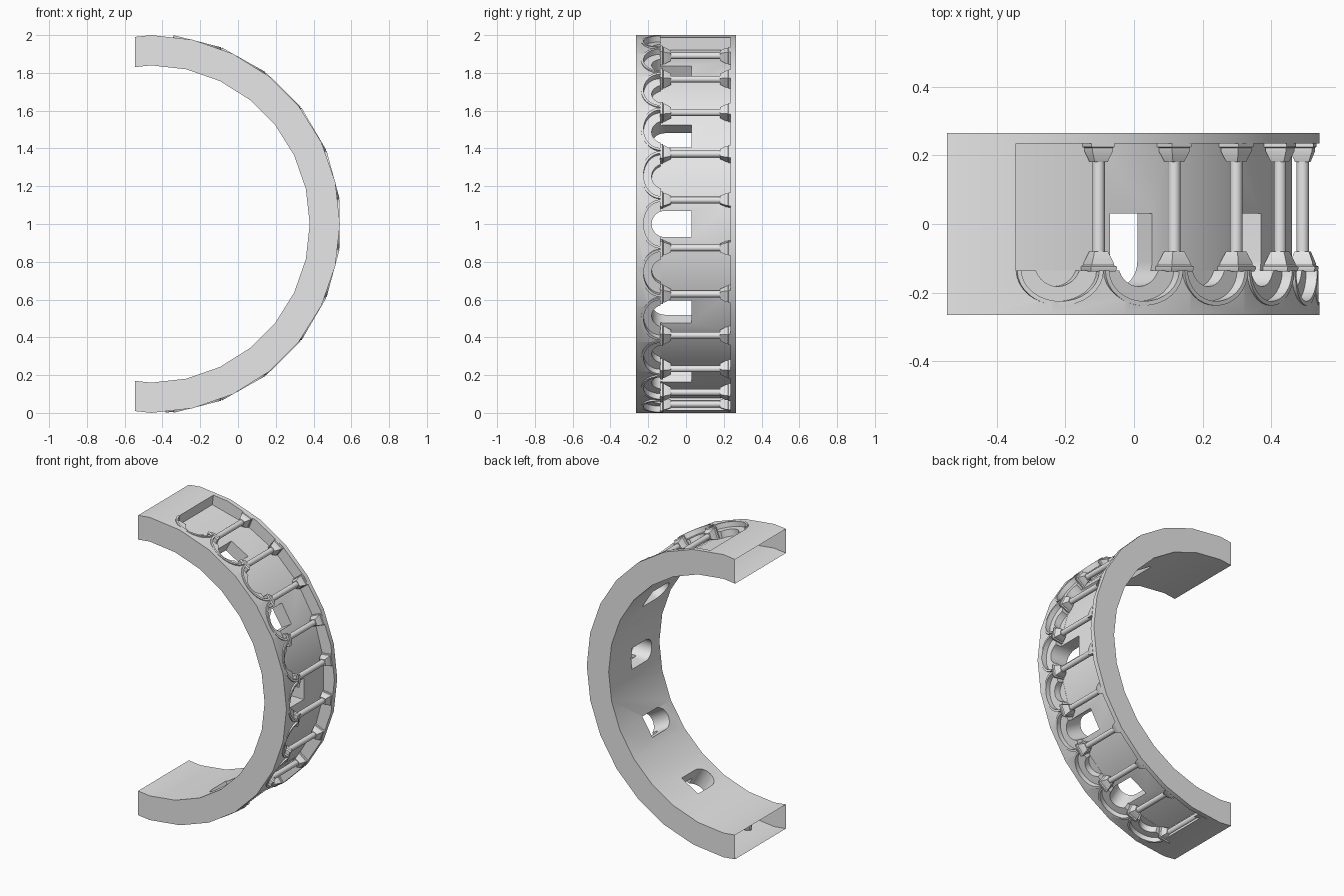
import bpy, bmesh
from math import sin, cos, pi, radians
from mathutils import Matrix

cube = bpy.data.objects.get("Cube")
if cube:
    bpy.data.objects.remove(cube)

CX, CZ = -0.46, 1.0          # axis of the curved wall
END = -0.545                 # open ends of the wall
STEP = radians(15.15)        # angle of one bay
FLOOR, SPRING = 0.92, -0.135 # niche floor radius, springing line of arches
BAYS = range(-5, 6)

stone = bpy.data.materials.new("grey stone")
stone.use_nodes = True
stone.diffuse_color = (0.8, 0.8, 0.8, 1)
stone.node_tree.nodes["Principled BSDF"].inputs["Base Color"].default_value = (0.8, 0.8, 0.8, 1)


def frame(angle):
    """Local x = along the wall, y = y, z = outwards from the axis."""
    c, s = cos(angle), sin(angle)
    return Matrix(((s, 0, c, CX), (0, 1, 0, 0), (-c, 0, s, CZ), (0, 0, 0, 1)))


def prism(bm, low, high, matrix=Matrix()):
    """Closed solid between two matching outlines."""
    a = [bm.verts.new(matrix @ Matrix.Translation(p).translation) for p in low]
    b = [bm.verts.new(matrix @ Matrix.Translation(p).translation) for p in high]
    bm.faces.new(a[::-1])
    bm.faces.new(b)
    for i in range(len(a)):
        j = (i + 1) % len(a)
        bm.faces.new((a[i], a[j], b[j], b[i]))


def slab(bm, outline, r0, r1, matrix=Matrix()):
    prism(bm, [(x, y, r0) for x, y in outline], [(x, y, r1) for x, y in outline], matrix)


def to_mesh(bm, name):
    bmesh.ops.recalc_face_normals(bm, faces=bm.faces)
    me = bpy.data.meshes.new(name)
    bm.to_mesh(me)
    bm.free()
    me.materials.append(stone)
    return me


def add(name, me, matrix=Matrix()):
    ob = bpy.data.objects.new(name, me)
    bpy.context.scene.collection.objects.link(ob)
    ob.matrix_world = matrix
    return ob


def smooth(ob):
    bpy.ops.object.select_all(action='DESELECT')
    ob.select_set(True)
    bpy.context.view_layer.objects.active = ob
    bpy.ops.object.shade_smooth_by_angle(angle=radians(30))


def arc(w, h, y, n=16):
    """Half ellipse bulging towards -y, from -w to +w."""
    return [(-w * cos(pi * i / n), y - h * sin(pi * i / n)) for i in range(n + 1)]


def ring_points(radius, y):
    """28-sided arc, cut off level at the two ends."""
    angles = [2 * pi * k / 28 for k in range(-7, 8)]
    pts = [(CX + radius * cos(a), y, CZ + radius * sin(a)) for a in angles]
    nx, nz = -radius * sin(pi / 14), radius * cos(pi / 14)
    z = radius + (nz - radius) * (END - CX) / nx
    return [(END, y, CZ - z)] + pts + [(END, y, CZ + z)]


# Curved wall
bm = bmesh.new()
prism(bm, *[ring_points(1, y) + ring_points(0.84, y)[::-1] for y in (-0.265, 0.265)])
wall = add("curved_wall", to_mesh(bm, "curved_wall"))


def cut(bm, name):
    cutter = add(name, to_mesh(bm, name))
    cutter.hide_render = True
    mod = wall.modifiers.new(name, 'BOOLEAN')
    mod.operation, mod.solver, mod.object = 'DIFFERENCE', 'EXACT', cutter
    bpy.context.view_layer.objects.active = wall
    bpy.ops.object.modifier_apply(modifier=name)
    bpy.data.objects.remove(cutter)


# Long recess behind the columns, one flat panel per bay
bm = bmesh.new()
edges = [STEP * (k - 0.5) for k in range(-5, 7)]
rad = FLOOR / cos(STEP / 2)
outline = [(CX + r * cos(a), CZ + r * sin(a))
           for r, row in ((rad, edges), (1.1, edges[::-1])) for a in row]
prism(bm, *[[(x, y, z) for x, z in outline] for y in (SPRING, 0.235)])
cut(bm, "recess_cutter")

# Shallow lunettes inside the arches
bm = bmesh.new()
for k in BAYS:
    slab(bm, arc(0.12, 0.093, SPRING) + [(0.12, -0.125), (-0.12, -0.125)],
         0.965, 1.06, frame(k * STEP))
cut(bm, "lunette_cutter")

# Small inner arches; every other bay is a window through the wall
bm = bmesh.new()
for k in BAYS:
    window = k % 2 == 0
    foot = 0.03 if window else -0.1
    slab(bm, arc(0.07, 0.072, -0.11) + [(0.07, foot), (-0.07, foot)],
         0.78 if window else FLOOR + 0.001, 1.07, frame(k * STEP))
cut(bm, "window_cutter")

# The wall is a hollow shell, open at both ends
bm = bmesh.new()
bm.from_mesh(wall.data)
ends = [f for f in bm.faces if all(v.co.x < END + 0.001 for v in f.verts)]
bmesh.ops.delete(bm, geom=ends, context='FACES')
bm.to_mesh(wall.data)
bm.free()
smooth(wall)

# Raised arch mouldings
bm = bmesh.new()
slab(bm, arc(0.13, 0.103, SPRING) + arc(0.117, 0.09, SPRING)[::-1], 0.955, 0.998)
arch = to_mesh(bm, "arch_moulding")
for k in BAYS:
    ob = add(f"arch_moulding_{k + 6}", arch, frame(k * STEP))
smooth(ob)

# Columns: round shaft with square flared capital and foot
bm = bmesh.new()


def stack(rows, n, turn):
    """Sections (y, radius) with n sides, capped at both ends."""
    loops = [[bm.verts.new((r * cos(turn + 2 * pi * i / n), y, r * sin(turn + 2 * pi * i / n)))
              for i in range(n)] for y, r in rows]
    for a, b in zip(loops, loops[1:]):
        for i in range(n):
            j = (i + 1) % n
            bm.faces.new((a[i], a[j], b[j], b[i]))
    bm.faces.new(loops[0])
    bm.faces.new(loops[-1][::-1])


def square(rows):
    stack([(y, half * 2 ** 0.5) for y, half in rows], 4, pi / 4)


stack([(-0.085, 0.018), (0.19, 0.018)], 16, 0)
square([(-0.138, 0.038), (-0.13, 0.041), (-0.124, 0.041), (-0.12, 0.034),
        (-0.114, 0.034), (-0.08, 0.021)])
square([(0.18, 0.02), (0.212, 0.032), (0.222, 0.032), (0.225, 0.036), (0.236, 0.036)])
column = to_mesh(bm, "column")
for i, k in enumerate(range(-5, 6)):
    ob = add(f"column_{i + 1}", column,
             frame((k - 0.5) * STEP) @ Matrix.Translation((0, 0, 0.96)))
smooth(ob)
